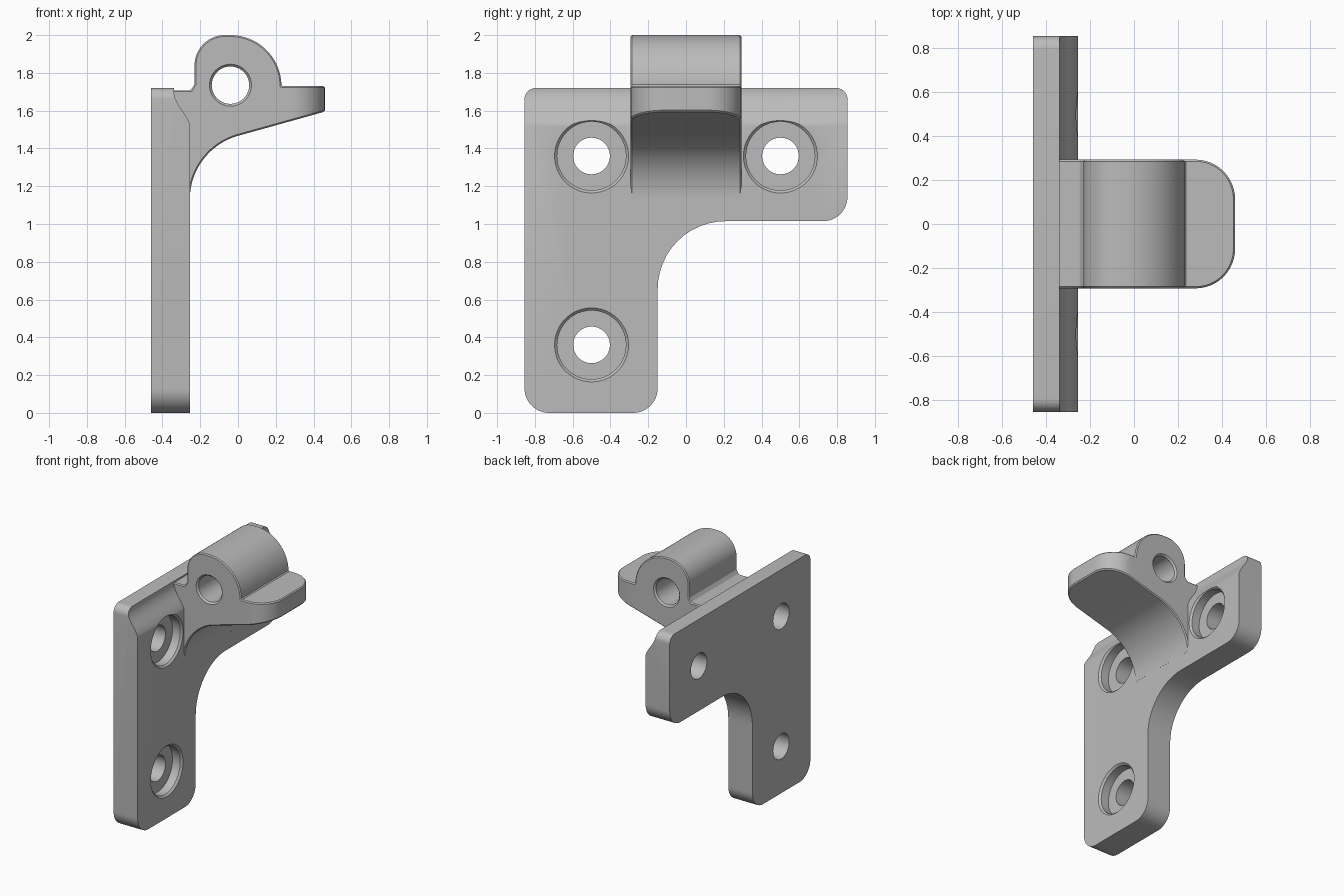
import bpy, bmesh
from math import sin, cos, pi, radians
from mathutils import Vector

cube = bpy.data.objects.get("Cube")
if cube:
    bpy.data.objects.remove(cube, do_unlink=True)

grey = bpy.data.materials.new("plain grey")
GREY = (0.5, 0.5, 0.5, 1)
grey.diffuse_color = GREY
grey.use_nodes = True
grey.node_tree.nodes["Principled BSDF"].inputs["Base Color"].default_value = GREY

# Maps (profile u, profile v, depth) to world axes
AXES = {"x": lambda u, v, d: (d, u, v),
        "y": lambda u, v, d: (u, d, v),
        "z": lambda u, v, d: (u, v, d)}


def arc(cx, cy, r, start, end, n=20):
    return [(cx + r * cos(radians(start + (end - start) * i / n)),
             cy + r * sin(radians(start + (end - start) * i / n))) for i in range(n + 1)]


def rounded(corners, n=12):
    """Round each (u, v, radius) corner of a polygon with a tangent arc."""
    out = []
    for i, (u, v, r) in enumerate(corners):
        p = Vector((u, v))
        a = (Vector(corners[i - 1][:2]) - p).normalized()
        b = (Vector(corners[(i + 1) % len(corners)][:2]) - p).normalized()
        if r == 0:
            out.append((u, v))
            continue
        half = a.angle(b) / 2
        centre = p + (a + b).normalized() * r / sin(half)
        t = r * cos(half) / sin(half)
        s, e = p + a * t - centre, p + b * t - centre
        for k in range(n + 1):
            d = s.lerp(e, k / n) if k in (0, n) else s.to_3d().slerp(e.to_3d(), k / n).to_2d()
            out.append(tuple(centre + d.normalized() * r))
    return out


def loft(name, loops, axis):
    """Solid through matching loops, each given as (depth, points)."""
    bm = bmesh.new()
    rings = [[bm.verts.new(AXES[axis](u, v, d)) for u, v in pts] for d, pts in loops]
    for a, b in zip(rings, rings[1:]):
        for i in range(len(a)):
            bm.faces.new((a[i - 1], a[i], b[i], b[i - 1]))
    bm.faces.new(rings[0])
    bm.faces.new(rings[-1])
    bmesh.ops.recalc_face_normals(bm, faces=bm.faces)
    mesh = bpy.data.meshes.new(name)
    bm.to_mesh(mesh)
    bm.free()
    mesh.materials.append(grey)
    obj = bpy.data.objects.new(name, mesh)
    bpy.context.collection.objects.link(obj)
    return obj


def prism(name, pts, axis, lo, hi):
    return loft(name, [(lo, pts), (hi, pts)], axis)


def bore(name, axis, u, v, steps):
    """Turned cutter from (depth, radius) steps."""
    return loft(name, [(d, arc(u, v, r, 0, 360, 48)[:-1]) for d, r in steps], axis)


def apply(obj, mod):
    bpy.context.view_layer.objects.active = obj
    bpy.ops.object.modifier_apply(modifier=mod.name)


def boolean(obj, other, operation):
    mod = obj.modifiers.new("cut", "BOOLEAN")
    mod.object, mod.operation, mod.solver = other, operation, "EXACT"
    apply(obj, mod)
    bpy.data.objects.remove(other, do_unlink=True)


def chamfer(obj, width):
    mod = obj.modifiers.new("chamfer", "BEVEL")
    mod.width, mod.segments = width, 1
    mod.limit_method, mod.angle_limit = "ANGLE", radians(45)
    apply(obj, mod)


BACK, FRONT = -0.46, -0.255

# L-shaped mounting plate
bracket = prism("bracket", rounded([
    (-0.855, 0, 0.13), (-0.15, 0, 0.13), (-0.15, 1.015, 0.36),
    (0.855, 1.015, 0.13), (0.855, 1.72, 0.06), (-0.855, 1.72, 0.06)]), "x", BACK, FRONT)

# Scooped relief along the plate's upper edge
scoop = [(-0.34, 1.9), (-0.34, 1.70)] + [
    (-0.34 + 0.08 * (1 - cos(t)) / 2 + 0.01 * t / pi, 1.70 - 0.20 * t / pi)
    for t in (pi * i / 10 for i in range(1, 11))] + [(-0.1, 1.50), (-0.1, 1.9)]
boolean(bracket, prism("scoop_cutter", scoop, "y", -1, 1), "DIFFERENCE")
chamfer(bracket, 0.014)

# Counterbored screw holes
for y, z in ((-0.5, 1.36), (0.5, 1.36), (-0.5, 0.36)):
    steps = [(BACK - 0.1, 0.097), (FRONT - 0.08, 0.097), (FRONT - 0.08, 0.182),
             (FRONT - 0.014, 0.182), (FRONT + 0.001, 0.197), (FRONT + 0.1, 0.197)]
    boolean(bracket, bore("screw_cutter", "x", y, z, steps), "DIFFERENCE")

# Hinge lug with its curved underside and projecting tongue
profile = (arc(0.095, 1.13, 0.35, 180, 106, 24)
           + [(0.46, 1.595), (0.46, 1.73), (0.23, 1.73)]
           + arc(-0.04, 1.73, 0.27, 4, 90, 24) + arc(-0.07, 1.84, 0.16, 90, 180, 16)
           + [(-0.23, 1.74), (-0.25, 1.708), (-0.38, 1.708), (-0.38, 1.13)])
lug = prism("hinge_lug", profile, "y", -0.293, 0.293)
plan = rounded([(-0.6, -0.4, 0), (0.1, -0.4, 0), (0.1, -0.293, 0), (0.46, -0.293, 0.18),
                (0.46, 0.293, 0.18), (0.1, 0.293, 0), (0.1, 0.4, 0), (-0.6, 0.4, 0)])
boolean(lug, prism("tongue_plan", plan, "z", 1, 2.2), "INTERSECT")
chamfer(lug, 0.013)

# Pin hole through the lug
pin = [(-0.4, 0.112), (-0.294, 0.112), (-0.28, 0.099),
       (0.28, 0.099), (0.294, 0.112), (0.4, 0.112)]
boolean(lug, bore("pin_cutter", "y", -0.04, 1.735, pin), "DIFFERENCE")

# Join the lug to the plate and shade the curves
boolean(bracket, lug, "UNION")
bpy.ops.object.select_all(action="DESELECT")
bracket.select_set(True)
bpy.context.view_layer.objects.active = bracket
bpy.ops.object.shade_smooth_by_angle(angle=radians(25))
